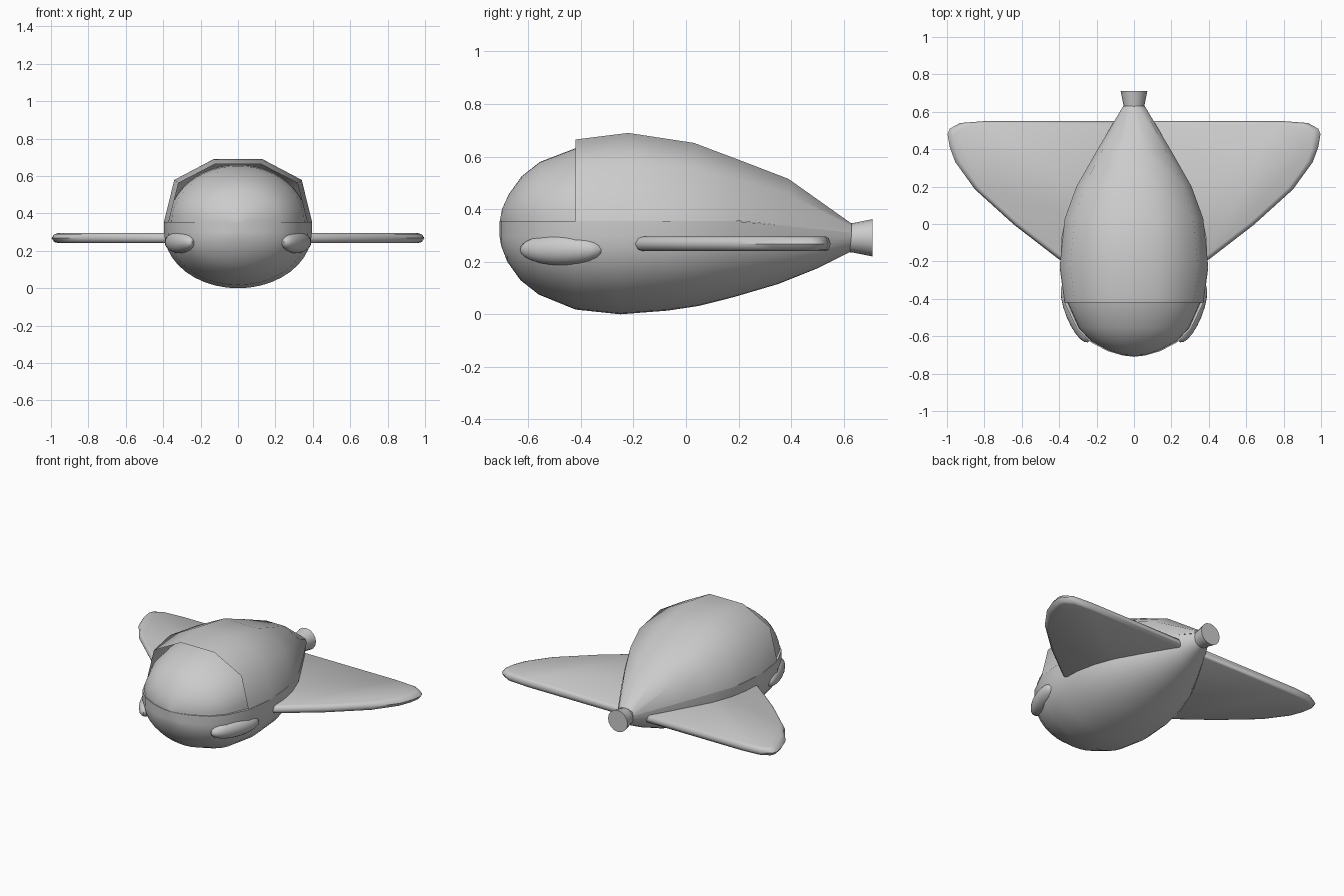
import bpy, bmesh, math
from mathutils import Matrix

if "Cube" in bpy.data.objects:
    bpy.data.objects.remove(bpy.data.objects["Cube"])


def finish(name, bm, angle=40, mirror=False):
    bmesh.ops.remove_doubles(bm, verts=bm.verts, dist=0.0005)
    bmesh.ops.recalc_face_normals(bm, faces=bm.faces)
    me = bpy.data.meshes.new(name)
    bm.to_mesh(me)
    bm.free()
    ob = bpy.data.objects.new(name, me)
    bpy.context.collection.objects.link(ob)
    if mirror:
        ob.modifiers.new("Mirror", 'MIRROR')
    bpy.ops.object.select_all(action='DESELECT')
    bpy.context.view_layer.objects.active = ob
    ob.select_set(True)
    bpy.ops.object.shade_smooth_by_angle(angle=math.radians(angle))
    return ob


def loft(rings, closed=False, cap_start=False, cap_end=False):
    bm = bmesh.new()
    vs = [[bm.verts.new(p) for p in r] for r in rings]
    n = len(rings[0])
    for a, b in zip(vs, vs[1:]):
        for i in range(n if closed else n - 1):
            j = (i + 1) % n
            bm.faces.new((a[i], a[j], b[j], b[i]))
    if cap_start:
        bm.faces.new(vs[0])
    if cap_end:
        bm.faces.new(vs[-1])
    return bm


def deck(y):
    # Height of the hull rim, dropping towards the tail
    return 0.355 if y < 0.2 else 0.355 - 0.045 * (y - 0.2) / 0.43


# Lower hull: half ellipses below a short upright band, closed by a deck
hull = [(-0.71, 0, 0.30), (-0.703, 0.06, 0.26), (-0.68, 0.14, 0.20),
        (-0.63, 0.235, 0.13), (-0.56, 0.305, 0.075), (-0.42, 0.372, 0.018),
        (-0.25, 0.395, 0), (-0.07, 0.387, 0.014), (0.05, 0.363, 0.032),
        (0.18, 0.315, 0.065), (0.35, 0.22, 0.115), (0.5, 0.135, 0.175),
        (0.63, 0.055, 0.24)]
rings = []
for y, w, zb in hull:
    arc = [(w * math.cos(math.pi * i / 20), y,
            0.3 - (0.3 - zb) * math.sin(math.pi * i / 20)) for i in range(21)]
    rings.append([(w, y, deck(y))] + arc + [(-w, y, deck(y))])
finish("lower_hull", loft(rings, closed=True, cap_end=True))

# Smooth canopy dome, running back under the shell
dome = [(-0.708, 0, 0.356), (-0.70, 0.058, 0.40), (-0.675, 0.137, 0.455),
        (-0.625, 0.23, 0.525), (-0.555, 0.295, 0.58), (-0.42, 0.355, 0.632),
        (-0.3, 0.37, 0.654), (-0.2, 0.37, 0.66)]
rings = [[(w * math.cos(math.pi * i / 24), y,
           0.355 + (zt - 0.355) * math.sin(math.pi * i / 24))
          for i in range(25)] for y, w, zt in dome]
finish("canopy", loft(rings))

# Faceted upper shell, open at the front
section = [(1, 0), (0.86, 0.67), (0.33, 1), (-0.33, 1), (-0.86, 0.67), (-1, 0)]
shell = [(-0.42, 0.37, 0.665), (-0.22, 0.396, 0.69), (0.03, 0.37, 0.652),
         (0.2, 0.308, 0.588), (0.39, 0.2, 0.515), (0.63, 0.058, 0.345)]
rings = [[(w * u, y, deck(y) + (zt - deck(y)) * v) for u, v in section]
         for y, w, zt in shell]
finish("upper_shell", loft(rings, cap_end=True), 50)

# Wings: one outline stacked into a slab with rounded edges
outline = [(0.05, 0.55), (0.8, 0.55), (0.93, 0.54), (0.985, 0.51), (0.997, 0.48),
           (0.985, 0.41), (0.955, 0.33), (0.85, 0.185), (0.64, -0.005),
           (0.4, -0.19), (0.34, -0.21), (0.05, -0.05)]
layers = [(0.94, 0.241), (0.975, 0.247), (1, 0.268), (0.975, 0.289), (0.94, 0.295)]
rings = [[(0.4 + (x - 0.4) * s, 0.3 + (y - 0.3) * s, z) for x, y in outline]
         for s, z in layers]
finish("wings", loft(rings, True, True, True), 50, mirror=True)

# Cheek pods following the nose curve
bm = bmesh.new()
m = (Matrix.Translation((0.31, -0.475, 0.246)) @ Matrix.Rotation(math.radians(-22), 4, 'Z')
     @ Matrix.Diagonal((0.055, 0.17, 0.059, 1)))
bmesh.ops.create_uvsphere(bm, u_segments=20, v_segments=12, radius=1, matrix=m)
finish("cheek_pods", bm, mirror=True)

# Flared tail nozzle
rings = [[(r * math.cos(math.tau * i / 16), y, 0.291 + r * math.sin(math.tau * i / 16))
          for i in range(16)] for y, r in [(0.61, 0.053), (0.64, 0.057), (0.71, 0.071)]]
finish("tail_nozzle", loft(rings, True, True, True))
